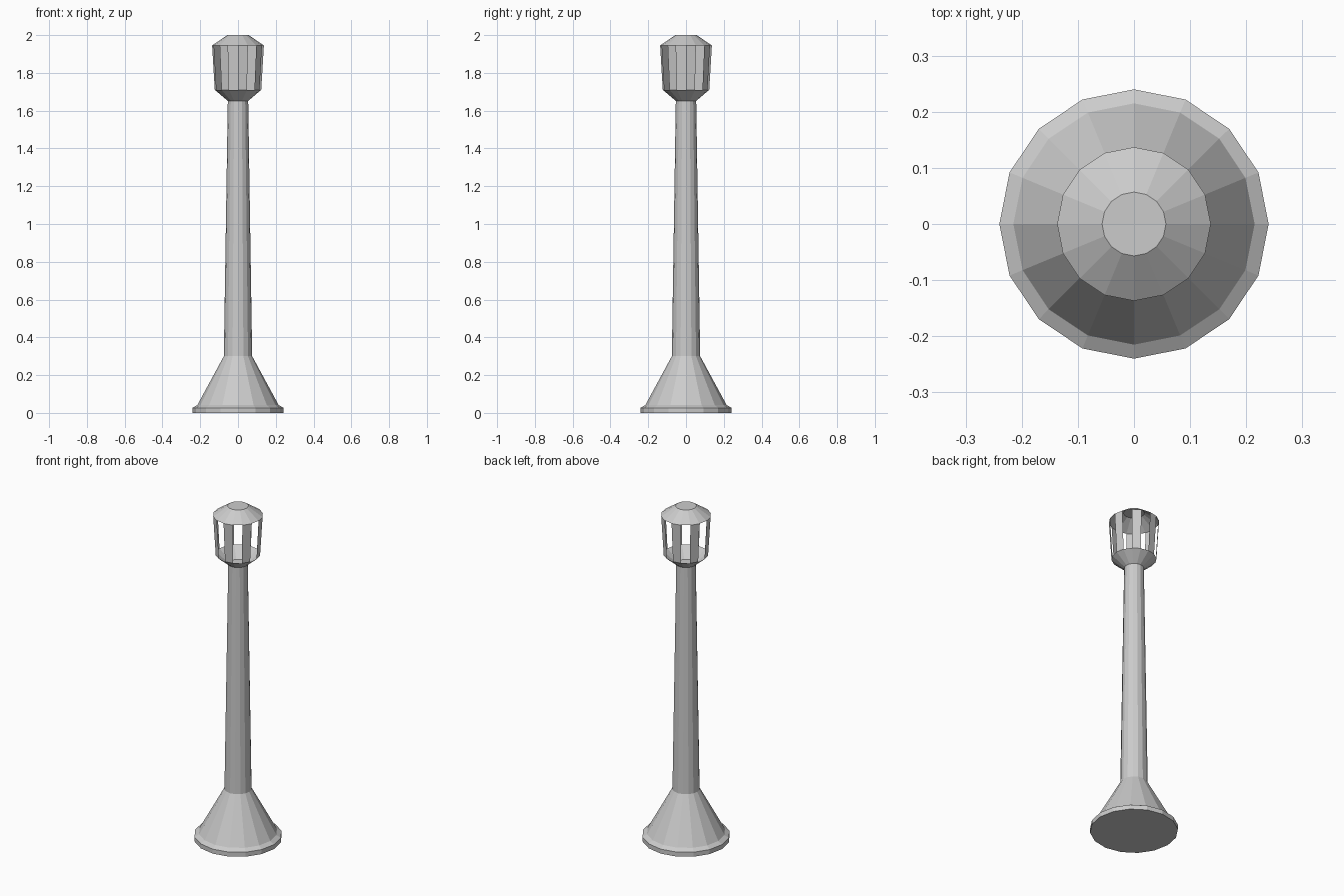
import bpy, bmesh
from math import cos, sin, pi

if "Cube" in bpy.data.objects:
    bpy.data.objects.remove(bpy.data.objects["Cube"])

SIDES = 16


def lathe(name, profile, cap_bottom=False, cap_top=False, keep=lambda k: True):
    """Revolve (radius, z) points into a flat-faced shell, keeping chosen sides."""
    bm = bmesh.new()
    rings = [[bm.verts.new((r * cos(2 * pi * k / SIDES), r * sin(2 * pi * k / SIDES), z))
              for k in range(SIDES)] for r, z in profile]
    for low, high in zip(rings, rings[1:]):
        for k in range(SIDES):
            if keep(k):
                n = (k + 1) % SIDES
                bm.faces.new((low[k], low[n], high[n], high[k]))
    if cap_bottom:
        bm.faces.new(rings[0][::-1])
    if cap_top:
        bm.faces.new(rings[-1])
    mesh = bpy.data.meshes.new(name)
    bm.to_mesh(mesh)
    bm.free()
    obj = bpy.data.objects.new(name, mesh)
    bpy.context.collection.objects.link(obj)
    return obj


# Flared foot with a thin rim
lathe("base", [(0.24, 0), (0.24, 0.027), (0.215, 0.042), (0.075, 0.30)], cap_bottom=True)

# Tapered post
lathe("post", [(0.075, 0.30), (0.054, 1.652)], cap_top=True)

# Open cup under the lantern
lathe("lantern_cup", [(0.054, 1.652), (0.123, 1.71)])

# Alternating slats around the lantern
lathe("lantern_slats", [(0.123, 1.71), (0.137, 1.945)], keep=lambda k: k % 2 == 0)

# Lantern roof with a flat top
lathe("lantern_roof", [(0.137, 1.945), (0.057, 2.0)], cap_top=True)
